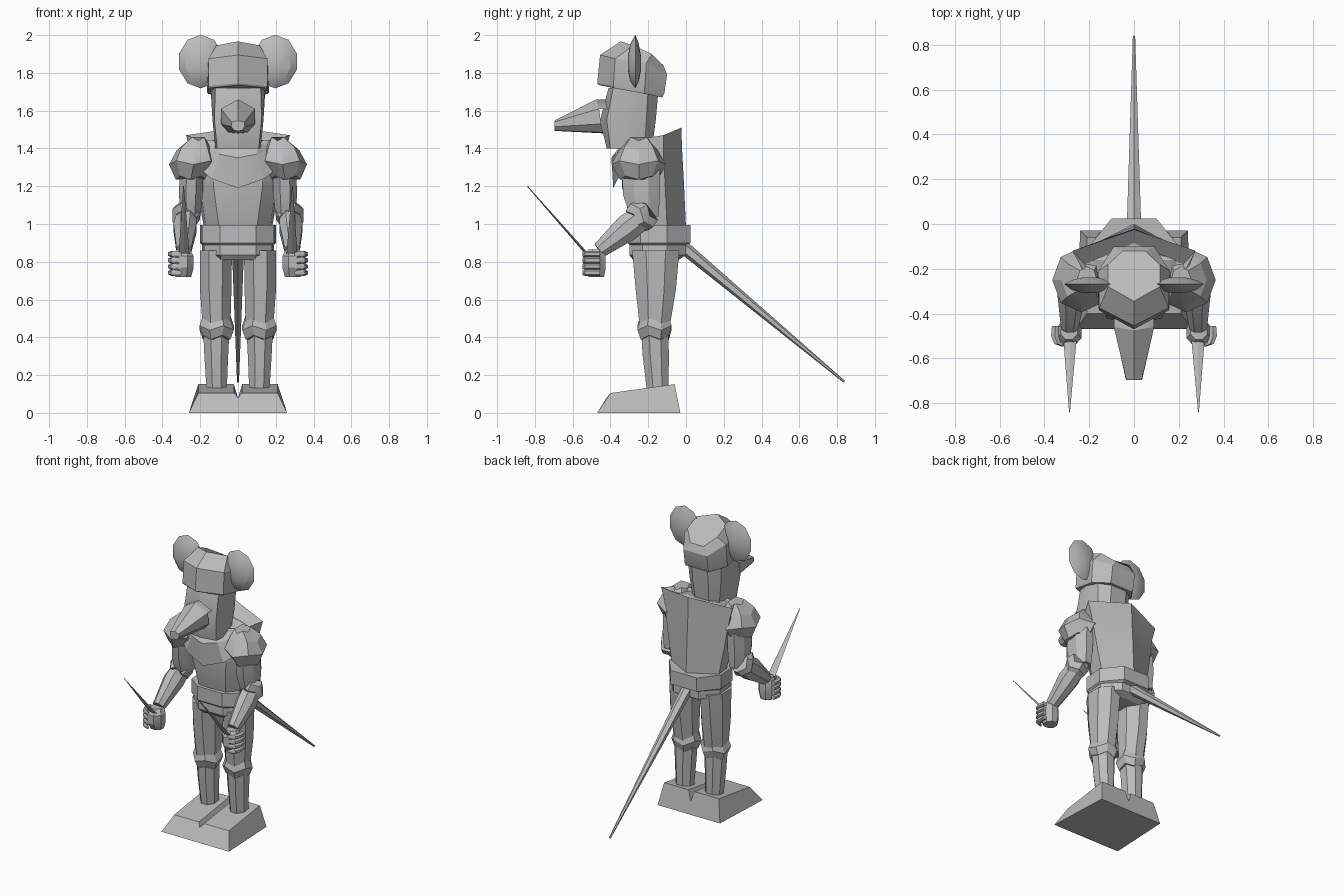
import bpy, math
from mathutils import Vector

grey = bpy.data.materials.new("grey")
grey.diffuse_color = (0.5, 0.5, 0.5, 1)


def make(name, verts, faces, mirror=False):
    me = bpy.data.meshes.new(name)
    me.from_pydata(verts, [], faces)
    me.materials.append(grey)
    ob = bpy.data.objects.new(name, me)
    bpy.context.collection.objects.link(ob)
    if mirror:
        ob.modifiers.new("mirror", 'MIRROR')
    return ob


def loft(name, rings, mirror=False):
    """Skin closed rings of equal length, with capped ends."""
    n = len(rings[0])
    verts = [v for r in rings for v in r]
    faces = []
    for k in range(len(rings) - 1):
        for i in range(n):
            a, b = k * n + i, k * n + (i + 1) % n
            faces.append((a, b, b + n, a + n))
    faces.append(tuple(reversed(range(n))))
    faces.append(tuple(range(len(verts) - n, len(verts))))
    ob = make(name, verts, faces, mirror)
    import bmesh
    bm = bmesh.new()
    bm.from_mesh(ob.data)
    bmesh.ops.recalc_face_normals(bm, faces=bm.faces)
    bm.to_mesh(ob.data)
    bm.free()
    return ob


def sym(half):
    """Half outline from front centre to back centre, completed on -x."""
    return half + [(-x, y, z) for x, y, z in reversed(half[1:-1])]


def flat(z, *pts):
    return sym([(x, y, z) for x, y in pts])


def tube(name, stations, n=8, axis=(0, 0, 1), mirror=True, zig=0.0, phase=0.5):
    """Stations are (x, y, z, radius across, radius deep), square to the axis."""
    ax = Vector(axis).normalized()
    u = Vector((1, 0, 0))
    u = (u - ax * u.dot(ax)).normalized()
    w = ax.cross(u)
    rings = []
    for x, y, z, ra, rb in stations:
        ring = []
        for i in range(n):
            t = 2 * math.pi * (i + phase) / n
            p = Vector((x, y, z)) + u * ra * math.cos(t) + w * rb * math.sin(t)
            ring.append(tuple(p + ax * (zig if i % 2 else -zig)))
        rings.append(ring)
    return loft(name, rings, mirror)


# Base: two sloped foot blocks meeting at a groove
loft("foot_block", [
    [(0, -.47, 0), (.26, -.47, 0), (.21, -.40, .105), (.02, -.40, .105), (0, -.42, .08)],
    [(0, -.03, 0), (.24, -.03, 0), (.21, -.06, .152), (.022, -.06, .152), (0, -.05, .08)],
], True)

# Legs
tube("shin", [(.113, -.15, .12, .058, .062), (.115, -.16, .30, .068, .075),
              (.115, -.165, .43, .075, .078)])
tube("knee", [(.113, -.165, .40, .078, .080), (.113, -.167, .45, .098, .098),
              (.113, -.167, .50, .080, .082)], zig=.012)
tube("thigh", [(.114, -.165, .47, .080, .088), (.118, -.16, .65, .090, .115),
               (.117, -.16, .86, .092, .135)])

# Belt with a lower lip
belt = [(0, -.31), (.095, -.31), (.19, -.24), (.2, -.1), (.1, .025), (0, .025)]
lip = [(0, -.30), (.095, -.30), (.18, -.23), (.19, -.1), (.095, 0), (0, 0)]
loft("belt", [flat(.995, *belt), flat(.90, *belt), flat(.89, *lip), flat(.835, *lip),
              flat(.81, (0, -.28), (.09, -.28), (.10, -.23), (.10, -.1), (.08, -.04), (0, -.04))])

# Torso with a ridged back that rises into a collar
loft("torso", [
    flat(.98, (0, -.285), (.1, -.28), (.17, -.2), (.18, -.1), (0, 0)),
    flat(1.2, (0, -.34), (.13, -.32), (.2, -.24), (.22, -.11), (0, -.01)),
    flat(1.38, (0, -.33), (.13, -.31), (.22, -.25), (.25, -.12), (0, -.02)),
    sym([(0, -.3, 1.43), (.12, -.28, 1.44), (.21, -.24, 1.45), (.275, -.12, 1.47), (0, -.025, 1.51)]),
    sym([(0, -.28, 1.42), (.11, -.26, 1.42), (.18, -.23, 1.42), (.22, -.18, 1.43), (0, -.085, 1.44)]),
])

# Pointed chest bib
loft("bib", [
    sym([(0, -.35, 1.41), (.10, -.33, 1.42), (.14, -.25, 1.43), (.1, -.16, 1.45), (0, -.13, 1.45)]),
    sym([(0, -.395, 1.35), (.10, -.37, 1.37), (.18, -.28, 1.40), (.2, -.16, 1.43), (0, -.11, 1.45)]),
    sym([(0, -.385, 1.19), (.14, -.36, 1.24), (.24, -.30, 1.32), (.25, -.17, 1.40), (0, -.1, 1.44)]),
])

# Shoulder pads and arms
tube("shoulder_pad", [(.25, -.25, 1.245, .08, .10), (.235, -.25, 1.325, .13, .145),
                      (.23, -.25, 1.40, .095, .105), (.21, -.25, 1.45, .045, .06)], phase=0, zig=.01)
tube("upper_arm", [(.25, -.22, 1.04, .055, .08), (.25, -.235, 1.15, .068, .105),
                   (.245, -.24, 1.30, .068, .11)])
fore = (.01, -.26, -.19)
tube("elbow", [(.272, -.20, 1.07, .06, .075), (.274, -.235, 1.045, .078, .092),
               (.274, -.27, 1.02, .06, .075)], axis=fore, zig=.012)
tube("forearm", [(.272, -.22, 1.05, .055, .07), (.28, -.31, .98, .066, .078),
                 (.287, -.46, .86, .042, .045)], axis=fore)

# Hands with stacked knuckles
tube("hand", [(.29, -.475, .72, .045, .045), (.29, -.485, .77, .06, .065),
              (.29, -.485, .83, .06, .065), (.29, -.475, .865, .04, .045)])
for i in range(4):
    z = .742 + i * .033
    tube("finger", [(.352, -.455, z, .017, .016), (.354, -.50, z, .019, .017),
                    (.34, -.535, z, .018, .017), (.31, -.548, z, .012, .012)],
         n=6, axis=(0, -1, 0))

# Blades
tube("blade", [(.285, -.50, .82, .030, .008), (.286, -.545, .865, .027, .007),
               (.288, -.84, 1.2, .002, .002)], n=4, axis=(0, -.66, .75), phase=0)

# Tail
tube("tail", [(0, -.02, .88, .036, .036), (0, .01, .857, .036, .034),
              (0, .838, .165, .006, .006)], n=6, axis=(0, .77, -.64), mirror=False)

# Head
loft("head", [
    flat(1.40, (0, -.42), (.11, -.40), (.12, -.31), (.10, -.22), (.05, -.18), (0, -.18)),
    flat(1.55, (0, -.455), (.125, -.42), (.135, -.31), (.12, -.21), (.06, -.16), (0, -.16)),
    flat(1.72, (0, -.41), (.12, -.385), (.145, -.29), (.13, -.20), (.06, -.145), (0, -.145)),
])

# Snout
loft("snout", [
    sym([(0, -.475, 1.66), (.09, -.46, 1.61), (.09, -.45, 1.53), (.05, -.44, 1.485), (0, -.44, 1.48)]),
    sym([(0, -.697, 1.547), (.034, -.697, 1.54), (.036, -.697, 1.515), (.02, -.697, 1.495), (0, -.697, 1.493)]),
])
make("snout_root", [(0, -.475, 1.66), (.09, -.46, 1.61), (0, -.36, 1.66), (.09, -.36, 1.61)],
     [(0, 1, 3, 2)], True)

# Cap, tilted down toward the back
loft("cap", [
    sym([(0, -.46, 1.735), (.155, -.385, 1.72), (.16, -.22, 1.69), (.09, -.125, 1.67), (0, -.125, 1.67)]),
    sym([(0, -.47, 1.745), (.157, -.385, 1.73), (.165, -.22, 1.70), (.09, -.115, 1.69), (0, -.115, 1.69)]),
    sym([(0, -.455, 1.895), (.155, -.375, 1.875), (.16, -.21, 1.85), (.09, -.10, 1.79), (0, -.10, 1.79)]),
    sym([(0, -.345, 1.967), (.115, -.28, 1.945), (.115, -.18, 1.90), (.05, -.12, 1.84), (0, -.12, 1.84)]),
])

# Round lens-shaped ears
tube("ear", [(.197, -.308, 1.85, .03, .035), (.197, -.295, 1.855, .085, .10),
             (.197, -.268, 1.86, .12, .142), (.197, -.25, 1.855, .085, .10),
             (.197, -.238, 1.85, .03, .035)], n=10, axis=(0, 1, 0))

# Smooth shading that keeps hard edges
bpy.ops.object.select_all(action='SELECT')
bpy.context.view_layer.objects.active = bpy.context.selected_objects[0]
bpy.ops.object.shade_smooth_by_angle(angle=math.radians(25))
